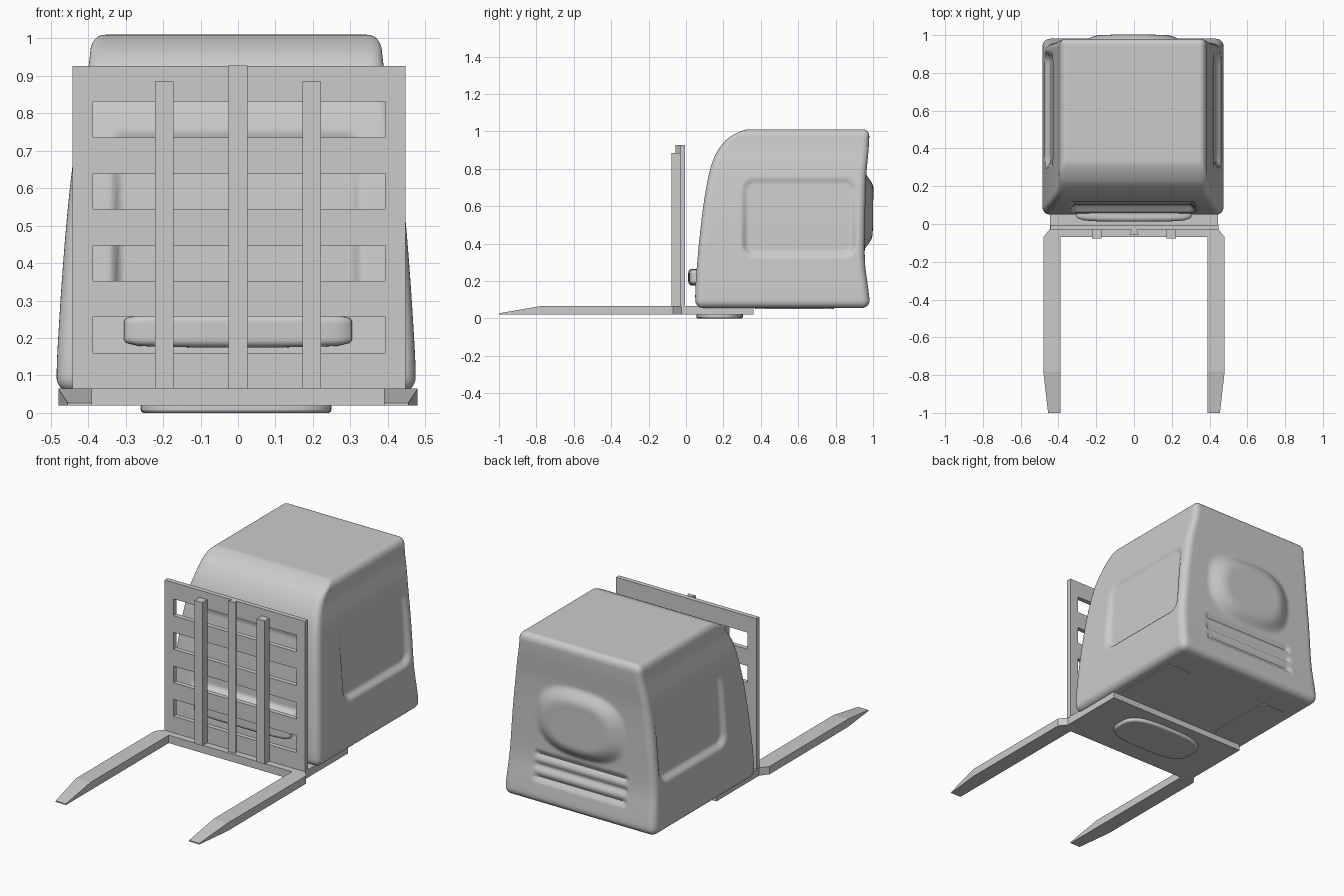
import bpy, bmesh, math
from mathutils import Vector

if "Cube" in bpy.data.objects:
    bpy.data.objects.remove(bpy.data.objects["Cube"])


def finish(name, bm, smooth=None):
    bmesh.ops.recalc_face_normals(bm, faces=bm.faces[:])
    me = bpy.data.meshes.new(name)
    bm.to_mesh(me)
    bm.free()
    ob = bpy.data.objects.new(name, me)
    bpy.context.collection.objects.link(ob)
    if smooth:
        bpy.ops.object.select_all(action='DESELECT')
        ob.select_set(True)
        bpy.context.view_layer.objects.active = ob
        bpy.ops.object.shade_smooth_by_angle(angle=math.radians(smooth))
    return ob


def rounded_block(name, half, r, cuts, warp):
    """Dense rounded box whose vertices are then reshaped by warp()."""
    bm = bmesh.new()
    bmesh.ops.create_cube(bm, size=2)
    bmesh.ops.subdivide_edges(bm, edges=bm.edges[:], cuts=cuts, use_grid_fill=True)
    for v in bm.verts:
        p = Vector(c * h for c, h in zip(v.co, half))
        inner = Vector(max(-h + r, min(h - r, c)) for c, h in zip(p, half))
        p = inner + (p - inner).normalized() * r
        v.co = warp(*p)
    return finish(name, bm, 50)


def box(name, x0, x1, y0, y1, z0, z1):
    return prism(name, [(x0, y0), (x1, y0), (x1, y1), (x0, y1)], z0, z1)


def prism(name, pts, z0, z1, smooth=None):
    bm = bmesh.new()
    f = bm.faces.new([bm.verts.new((x, y, z0)) for x, y in pts])
    ext = bmesh.ops.extrude_face_region(bm, geom=[f])['geom']
    for v in ext:
        if isinstance(v, bmesh.types.BMVert):
            v.co.z = z1
    return finish(name, bm, smooth)


def superellipse(cx, cy, rx, ry, e, n=48):
    def p(a):
        return math.copysign(abs(a) ** (2 / e), a)
    angs = [2 * math.pi * i / n for i in range(n)]
    return [(cx + rx * p(math.cos(a)), cy + ry * p(math.sin(a))) for a in angs]


def curve(pts):
    """Smooth Hermite interpolation through (z, value) points."""
    def slope(i):
        a, b = pts[max(i - 1, 0)], pts[min(i + 1, len(pts) - 1)]
        return (b[1] - a[1]) / (b[0] - a[0])

    def f(z):
        z = max(pts[0][0], min(pts[-1][0], z))
        i = 0
        while i < len(pts) - 2 and z > pts[i + 1][0]:
            i += 1
        (a, u), (b, v) = pts[i], pts[i + 1]
        h = b - a
        t = (z - a) / h
        return (u * (1 + 2 * t) * (1 - t) ** 2 + v * t * t * (3 - 2 * t)
                + h * (slope(i) * t * (1 - t) ** 2 + slope(i + 1) * t * t * (t - 1)))
    return f


def step(t):
    t = max(0, min(1, t))
    return t * t * (3 - 2 * t)


def mask(u, v, cu, cv, hu, hv, r, soft):
    """1 inside a rounded rectangle, fading to 0 at its outline."""
    a, b = abs(u - cu) - hu + r, abs(v - cv) - hv + r
    d = math.hypot(max(a, 0), max(b, 0)) + min(max(a, b), 0) - r
    return step(-d / soft)


# Main body: tapered rounded shell with recessed panels
front = curve([(.055, .05), (.15, .05), (.3, .06), (.5, .08), (.65, .10), (.8, .13),
               (.88, .16), (.95, .21), (.99, .265), (1.01, .30)])
back = curve([(.055, .98), (.1, .981), (.16, .974), (.3, .957), (.5, .957),
              (.75, .963), (.9, .976), (.97, .98), (1.01, .98)])
width = curve([(.055, .48), (.15, .478), (.4, .462), (.6, .444), (.8, .418),
               (.92, .395), (1.01, .385)])


def body_warp(x, y, z):
    s, t, z = x / .48, y / .465, z + .5325
    px = s * width(z)
    py = front(z) + (back(z) - front(z)) * (t + 1) / 2
    low = max(0, min(1, (.75 - z) / .45))
    if abs(s) > .999:       # side panels
        px -= math.copysign(mask(py, z, .605, .54, .31, .215, .07, .035)
                            * (.01 + .018 * low), s)
    if t < -.999:           # front panel
        py += mask(px, z, 0, .525, .335, .23, .04, .03) * (.01 + .03 * low)
    if t > .999:            # rear dome and vents
        q = (abs(px) / .29) ** 2.6 + (abs(z - .57) / .205) ** 2.6
        dome = .042 * step((1 - q) * 1.3)
        vents = sum(mask(px, z, 0, c, .3, .025, .02, .025) for c in (.33, .265, .2))
        py += dome - .014 * vents
    return Vector((px - .005, py, z))


rounded_block("body", (.48, .465, .4775), .04, 83, body_warp)

# Front bumper, bowed forward in the middle
rounded_block("bumper", (.305, .04, .045), .022, 15,
              lambda x, y, z: Vector((x, y + .052 + .012 * (x / .3) ** 4,
                                      z * (1 - .15 * (x / .3) ** 4) + .22)))

# Base platform with chamfered fork roots
half_outline = [(.445, .36), (.445, -.025), (.48, -.07)]
prism("platform", half_outline + [(-x, y) for x, y in reversed(half_outline)], .02, .065)

# Underside turntable and wheel pads
disc = prism("turntable", superellipse(-.005, .18, .255, .125, 3), 0, .025, 40)
bev = disc.modifiers.new("bevel", 'BEVEL')
bev.width, bev.segments = .008, 2
for side, label in ((1, "right"), (-1, "left")):
    prism(f"wheel_pad_{label}", superellipse(side * .33, .58, .085, .21, 7), .051, .06, 40)

    # Fork tine: constant bar, then a tapered tip
    bm = bmesh.new()
    rings = []
    for y, x1, z1 in ((-.07, .48, .065), (-.78, .48, .065), (-1, .455, .027)):
        rings.append([bm.verts.new((side * x, y, z)) for x, z in
                      ((.39, .02), (x1, .02), (x1, z1), (.39, z1))])
    for a, b in zip(rings, rings[1:]):
        for i in range(4):
            bm.faces.new((a[i], a[i - 1], b[i - 1], b[i]))
    bm.faces.new(rings[0])
    bm.faces.new(rings[-1])
    finish(f"fork_{label}", bm)

    # Side slat on the guard
    box(f"slat_{label}", side * .197 - .025, side * .197 + .025, -.077, -.03, .065, .885)

# Load guard: sheet with four slots, given thickness
xs = [-.442, -.387, .393, .447]
zs = [.06, .16, .257, .352, .447, .544, .64, .736, .832, .926]
bm = bmesh.new()
grid = [[bm.verts.new((x, -.005, z)) for x in xs] for z in zs]
for j in range(len(zs) - 1):
    for i in range(3):
        if not (i == 1 and j % 2 == 1):
            bm.faces.new((grid[j][i], grid[j][i + 1], grid[j + 1][i + 1], grid[j + 1][i]))
bmesh.ops.recalc_face_normals(bm, faces=bm.faces[:])
thick = bmesh.ops.extrude_face_region(bm, geom=bm.faces[:], use_keep_orig=True)['geom']
for v in thick:
    if isinstance(v, bmesh.types.BMVert):
        v.co.y = -.032
finish("load_guard", bm)

# Central dovetail rail
prism("center_rail", [(-.012, -.03), (.012, -.03), (.025, -.055), (-.025, -.055)], .06, .928)
